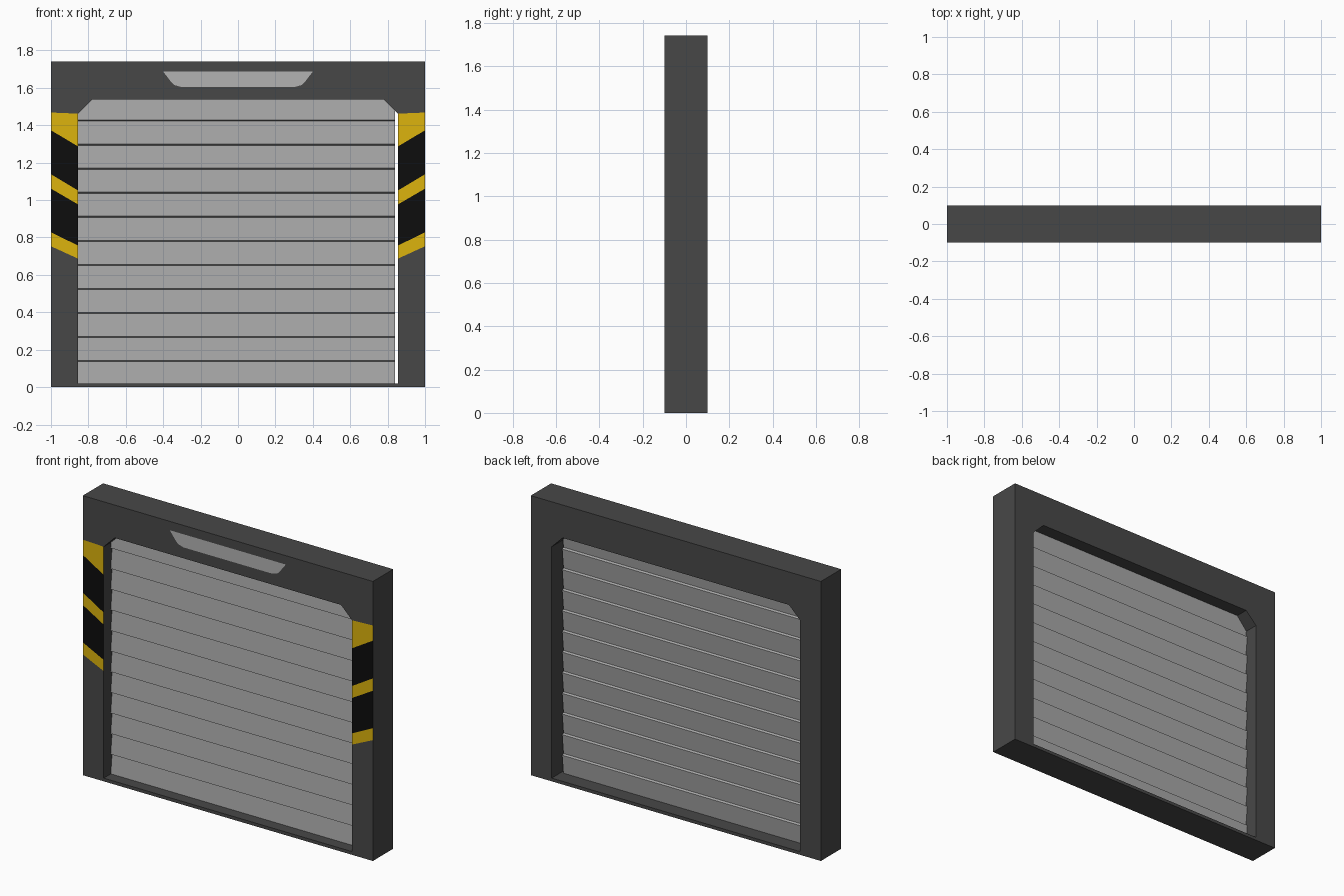
import bpy, bmesh

if "Cube" in bpy.data.objects:
    bpy.data.objects.remove(bpy.data.objects["Cube"])

def material(name, rgb):
    m = bpy.data.materials.new(name)
    m.diffuse_color = (*rgb, 1)
    m.use_nodes = True
    m.node_tree.nodes["Principled BSDF"].inputs["Base Color"].default_value = m.diffuse_color
    return m

dark = material("dark_grey", (0.064, 0.064, 0.064))
yellow = material("yellow", (0.72, 0.455, 0.004))
black = material("black", (0.004, 0.004, 0.004))
light = material("light_grey", (0.45, 0.45, 0.45))
slat_grey = material("slat_grey", (0.39, 0.39, 0.39))

def finish(bm, name, mat):
    bmesh.ops.recalc_face_normals(bm, faces=bm.faces)
    me = bpy.data.meshes.new(name)
    bm.to_mesh(me)
    bm.free()
    me.materials.append(mat)
    ob = bpy.data.objects.new(name, me)
    bpy.context.collection.objects.link(ob)
    return ob

def panel(name, pts, mat, y=-0.1005):
    """Flat coloured panel on the front face, from (x, z) points."""
    me = bpy.data.meshes.new(name)
    me.from_pydata([(x, y, z) for x, z in pts], [], [range(len(pts))])
    me.materials.append(mat)
    if me.polygons[0].normal.y > 0:
        me.flip_normals()
    ob = bpy.data.objects.new(name, me)
    bpy.context.collection.objects.link(ob)

# Frame: outer ring and chamfered opening, matched corner by corner
H, W = 1.742, 0.856
outer = [(-1, 0), (1, 0), (1, 1.462), (1, 1.462), (0.78, H),
         (-0.78, H), (-1, 1.462), (-1, 1.462)]
outer[3], outer[6] = (1, H), (-1, H)
inner = [(-W, 0.02), (W, 0.02), (W, 1.462), (W, 1.462), (0.78, 1.537),
         (-0.78, 1.537), (-W, 1.462), (-W, 1.462)]
bm = bmesh.new()
rings = [[bm.verts.new((x, y, z)) for x, z in pts]
         for y, pts in ((-0.1, outer), (-0.1, inner), (0.1, inner), (0.1, outer))]
n = len(outer)
for a, b in zip(rings, rings[1:] + rings[:1]):
    for i in range(n):
        j = (i + 1) % n
        bm.faces.new((a[i], a[j], b[j], b[i]))
bmesh.ops.remove_doubles(bm, verts=bm.verts, dist=1e-5)
finish(bm, "door_frame", dark)

# Shutter: thick slats, each leaning back a little towards its top edge
FRONT, LEAN, THICK, LIP = -0.031, 0.013, 0.038, 0.006
PITCH, Z0, COUNT = 0.1285, 0.011, 12
front = []
for k in range(COUNT):
    z = Z0 + k * PITCH
    front += [(FRONT, z + LIP / 2), (FRONT + LEAN, z + PITCH - LIP / 2)]
profile = front + [(y + THICK, z) for y, z in reversed(front)]
bm = bmesh.new()
face = bm.faces.new([bm.verts.new((-W, y, z)) for y, z in profile])
ext = bmesh.ops.extrude_face_region(bm, geom=[face], use_keep_orig=True)
bmesh.ops.translate(bm, vec=(W + 0.84, 0, 0),
                    verts=[v for v in ext["geom"] if isinstance(v, bmesh.types.BMVert)])
finish(bm, "shutter_slats", slat_grey)

# Hazard stripes: (outer z, inner z) of each slanted boundary, top to bottom
bounds = [(1.468, 1.462), (1.373, 1.287), (1.138, 1.052), (1.061, 0.977),
          (0.828, 0.757), (0.753, 0.687)]
for side, label in ((-1, "left"), (1, "right")):
    for i, (hi, lo) in enumerate(zip(bounds, bounds[1:])):
        panel(f"{label}_stripe_{i + 1}",
              [(side, hi[0]), (side * W, hi[1]), (side * W, lo[1]), (side, lo[0])],
              black if i % 2 else yellow)

# Light panel above the door
half = [(0.40, 1.687), (0.355, 1.628), (0.34, 1.615), (0.305, 1.605)]
panel("lintel_panel", half + [(-x, z) for x, z in reversed(half)], light)
